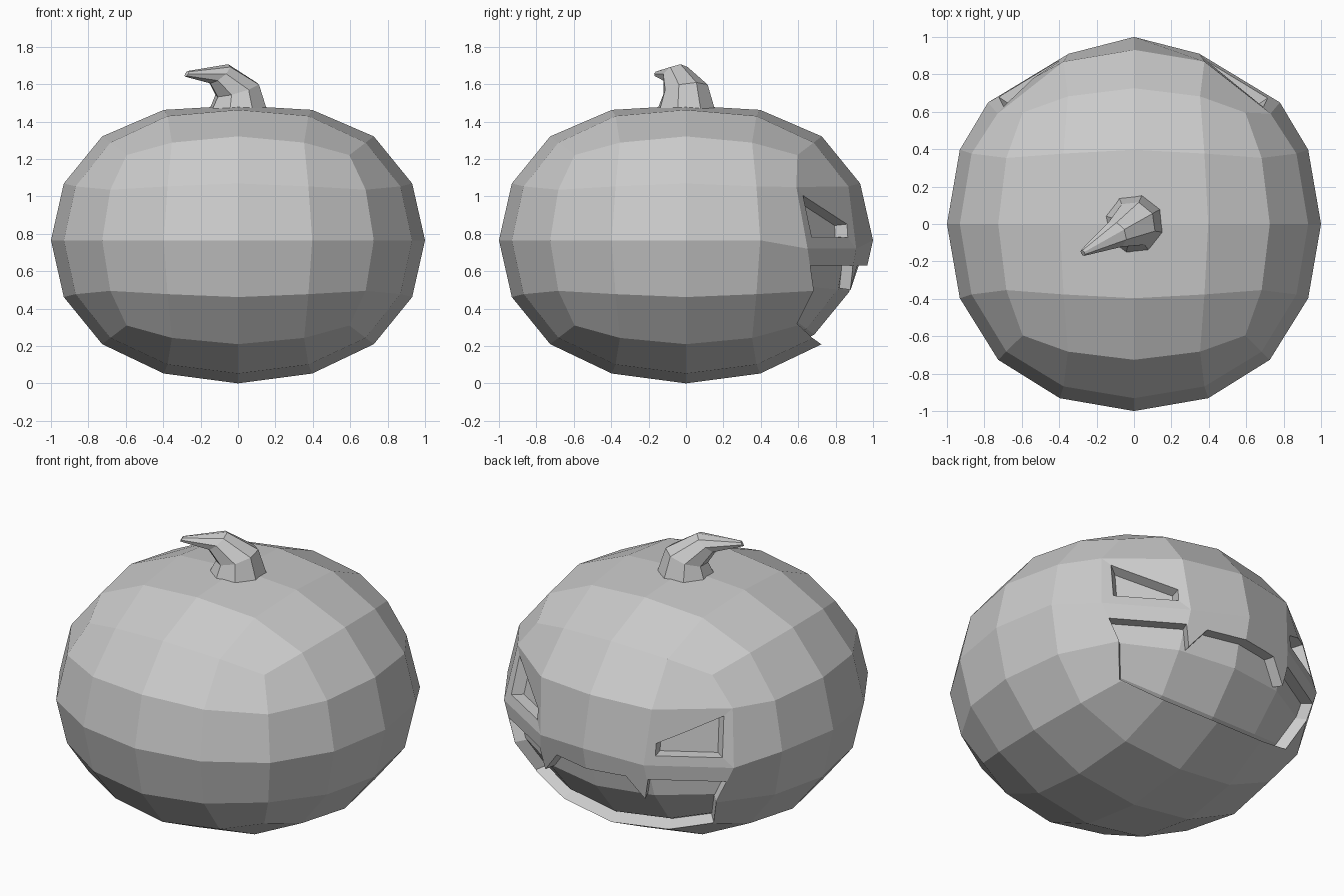
import bpy, bmesh, math
from mathutils import Vector

cube = bpy.data.objects.get("Cube")
if cube:
    bpy.data.objects.remove(cube, do_unlink=True)

grey = bpy.data.materials.new("plain_grey")
grey.use_nodes = True
grey.diffuse_color = (0.6, 0.6, 0.6, 1)
grey.node_tree.nodes["Principled BSDF"].inputs["Base Color"].default_value = (0.6, 0.6, 0.6, 1)


def make_object(name, bm):
    bmesh.ops.recalc_face_normals(bm, faces=bm.faces)
    mesh = bpy.data.meshes.new(name)
    bm.to_mesh(mesh)
    bm.free()
    mesh.materials.append(grey)
    obj = bpy.data.objects.new(name, mesh)
    bpy.context.collection.objects.link(obj)
    return obj


def apply(obj, kind, **settings):
    mod = obj.modifiers.new("step", kind)
    for key, value in settings.items():
        setattr(mod, key, value)
    bpy.context.view_layer.objects.active = obj
    bpy.ops.object.modifier_apply(modifier=mod.name)


# Body: a subdivided cube, squashed, with a slightly sunken crown
bm = bmesh.new()
bmesh.ops.create_cube(bm, size=2)
body = make_object("pumpkin_body", bm)
apply(body, 'SUBSURF', levels=2)
verts = body.data.vertices
size = max(v.co.x for v in verts)
for v in verts:
    v.co /= size
    v.co.z = 0.765 * (v.co.z + 1)
    if v.co.z > 1.45:
        v.co.z = 1.45 + 0.44 * (v.co.z - 1.45)


def pull(start, end):
    # Move the nearest vertex on both sides to a new place
    for side in (1, -1):
        flip = Vector((side, 1, 1))
        v = min(verts, key=lambda p: (p.co - Vector(start) * flip).length)
        v.co = Vector(end) * flip


# Cheeks around the carved face
pull((0.73, 0.73, 0.765), (0.78, 0.65, 0.72))
pull((0.40, 0.93, 0.765), (0.35, 0.91, 0.72))
pull((0.69, 0.69, 1.05), (0.73, 0.59, 1.05))

# Core that limits the carving depth
core = bpy.data.objects.new("carving_core", body.data.copy())
bpy.context.collection.objects.link(core)
normals = [v.normal.copy() for v in core.data.vertices]
for v, n in zip(core.data.vertices, normals):
    v.co -= n * 0.065
core.hide_render = True


def carve(name, outline, centre):
    # Cut a cone-shaped opening down to the core
    bm = bmesh.new()
    c = Vector(centre)
    apex = bm.verts.new(c)
    rim = [bm.verts.new(c + (Vector(p) - c) * 2) for p in outline]
    cap = bm.faces.new(rim)
    for a, b in zip(rim, rim[1:] + rim[:1]):
        bm.faces.new((a, b, apex))
    bmesh.ops.triangulate(bm, faces=[cap])
    cutter = make_object(name, bm)
    apply(cutter, 'BOOLEAN', operation='DIFFERENCE', solver='EXACT', object=core)
    apply(body, 'BOOLEAN', operation='DIFFERENCE', solver='EXACT', object=cutter)
    bpy.data.objects.remove(cutter, do_unlink=True)


# Eyes: low at the inside, tall at the outside
eye = [(0.40, 0.855, 0.78), (0.40, 0.85, 0.85), (0.70, 0.63, 1.01), (0.71, 0.67, 0.78)]
for side in (1, -1):
    carve("eye_cutter", [(side * x, y, z) for x, y, z in eye], (side * 0.3, 0.4, 0.8))

# Mouth with two hanging teeth
half = [(0.24, 0.93, 0.63), (0.34, 0.88, 0.5), (0.37, 0.90, 0.63), (0.74, 0.665, 0.63),
        (0.685, 0.685, 0.5), (0.6, 0.59, 0.32), (0.37, 0.69, 0.235)]
mirrored = [(-x, y, z) for x, y, z in reversed(half)]
carve("mouth_cutter", [(0, 0.97, 0.63)] + half + [(0, 0.73, 0.205)] + mirrored, (0, 0, 0.63))
bpy.data.objects.remove(core, do_unlink=True)

# Stem: eight-sided rings bending over to a point
lean = Vector((-0.87, -0.49, 0))
across = Vector((0.49, -0.87, 0))
up = Vector((0, 0, 1))
bm = bmesh.new()
rings = []
for reach, height, radius, tilt in ((0, 1.45, 0.165, 0), (0.005, 1.57, 0.125, 18),
                                    (0.115, 1.655, 0.075, 43), (0.315, 1.655, 0.018, 60)):
    t = math.radians(tilt)
    bend = lean * math.cos(t) - up * math.sin(t)
    ring = []
    for i in range(8):
        a = math.tau * i / 8
        ring.append(bm.verts.new(lean * reach + up * height
                                 + (bend * math.cos(a) + across * math.sin(a)) * radius))
    rings.append(ring)
for low, high in zip(rings, rings[1:]):
    for i in range(8):
        j = (i + 1) % 8
        bm.faces.new((low[i], low[j], high[j], high[i]))
bm.faces.new(rings[0])
bm.faces.new(rings[-1])
make_object("stem", bm)
